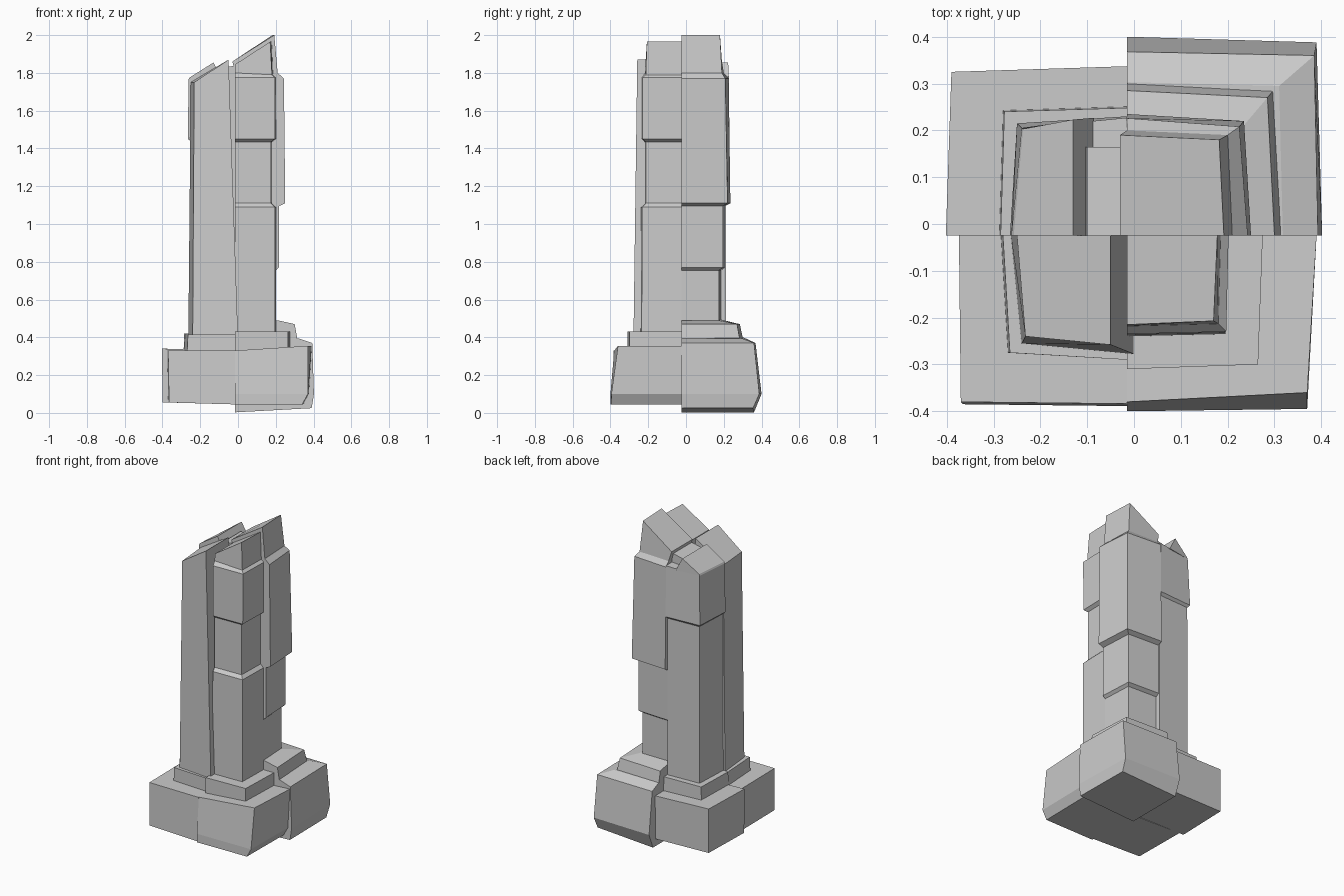
import bpy

CX, CY = -0.015, -0.025   # where the four quarters of the pillar meet


def loft(name, sx, sy, rings):
    """Stack of four-sided rings filling one quarter.
    ring = (z inner, z outer, |x|, |y| of outer corner, skew, inner x)"""
    verts, faces = [], []
    for r in rings:
        zi, zo, x, y = r[:4]
        k = r[4] if len(r) > 4 else 0.0
        cx = r[5] if len(r) > 5 else CX
        verts += [(cx, CY, zi), (sx * (x + k), CY, zo),
                  (sx * x, sy * y, zo), (cx, sy * (y + k), zi)]
    for i in range(len(rings) - 1):
        a = i * 4
        for j in range(4):
            n = (j + 1) % 4
            faces.append((a + j, a + n, a + 4 + n, a + 4 + j))
    t = len(verts) - 4
    faces += [(3, 2, 1, 0), (t, t + 1, t + 2, t + 3)]
    if sx * sy < 0:
        faces = [f[::-1] for f in faces]
    me = bpy.data.meshes.new(name)
    me.from_pydata(verts, [], faces)
    me.update()
    ob = bpy.data.objects.new(name, me)
    bpy.context.collection.objects.link(ob)
    return ob


# Base blocks
loft("base_front_left", -1, -1, [(.045, .055, .365, .385, .004),
                                 (.33, .33, .37, .38, .004)])
loft("base_front_right", 1, -1, [(.045, .045, .34, .395, .005),
                                 (.10, .10, .37, .395, .005),
                                 (.33, .355, .37, .36, .02, CX)])
loft("base_back_left", -1, 1, [(.05, .055, .39, .325, .01),
                               (.33, .34, .39, .325, .012)])
loft("base_back_right", 1, 1, [(.003, .025, .385, .355, .005),
                               (.10, .10, .39, .388, .012),
                               (.37, .37, .385, .36, .008),
                               (.40, .395, .31, .295, .008)])

# Stepped plinths
loft("step_front_left", -1, -1, [(.31, .31, .27, .275, .015),
                                 (.415, .415, .265, .275, .015)])
loft("step_front_right", 1, -1, [(.31, .31, .265, .30, .01),
                                 (.43, .43, .265, .30, .01)])
loft("step_back_left", -1, 1, [(.32, .32, .28, .243, .008),
                               (.42, .42, .277, .24, .008)])
loft("step_back_right", 1, 1, [(.37, .37, .30, .288, .018),
                               (.47, .47, .285, .27, .015),
                               (.495, .49, .20, .17, .01)])

# Front left: one tall leaning slab with a slanted top
loft("shaft_front_left", -1, -1, [(.40, .40, .24, .255, .023, 0),
                                  (1.87, 1.75, .232, .24, .018, -.05)])

# Front right: stacked stones
loft("shaft_front_right", 1, -1, [(.42, .42, .195, .235, .005),
                                  (1.09, 1.09, .195, .232, .005),
                                  (1.11, 1.11, .175, .213, .005),
                                  (1.435, 1.435, .175, .213, .005),
                                  (1.45, 1.45, .195, .23, .005),
                                  (1.775, 1.775, .197, .23, .005),
                                  (1.80, 1.79, .18, .213, .005),
                                  (1.845, 1.965, .17, .207, .008)])

# Back left: narrow shaft with a wider, broken head
loft("shaft_back_left", -1, 1, [(.41, .41, .24, .203, .01),
                                (1.435, 1.435, .238, .203, .01),
                                (1.45, 1.45, .25, .215, .015),
                                (1.78, 1.765, .24, .205, .022)])
loft("crown_back_left", -1, 1, [(1.77, 1.765, .24, .205, .022, -.085),
                                (1.855, 1.775, .237, .203, .02, -.13)])
loft("rubble_back_left", -1, 1, [(1.77, 1.77, .11, .165),
                                 (1.84, 1.82, .10, .165)])

# Back right: stones that widen upward, topped by the highest block
loft("shaft_back_right", 1, 1, [(.47, .47, .19, .175, .01),
                                (.755, .755, .19, .175, .01),
                                (.77, .77, .205, .195, .012),
                                (1.095, 1.095, .205, .195, .012),
                                (1.11, 1.11, .235, .22, .015),
                                (1.77, 1.77, .225, .208, .018),
                                (1.80, 1.80, .20, .19, .01),
                                (1.86, 2.0, .182, .18, .01, -.03)])
